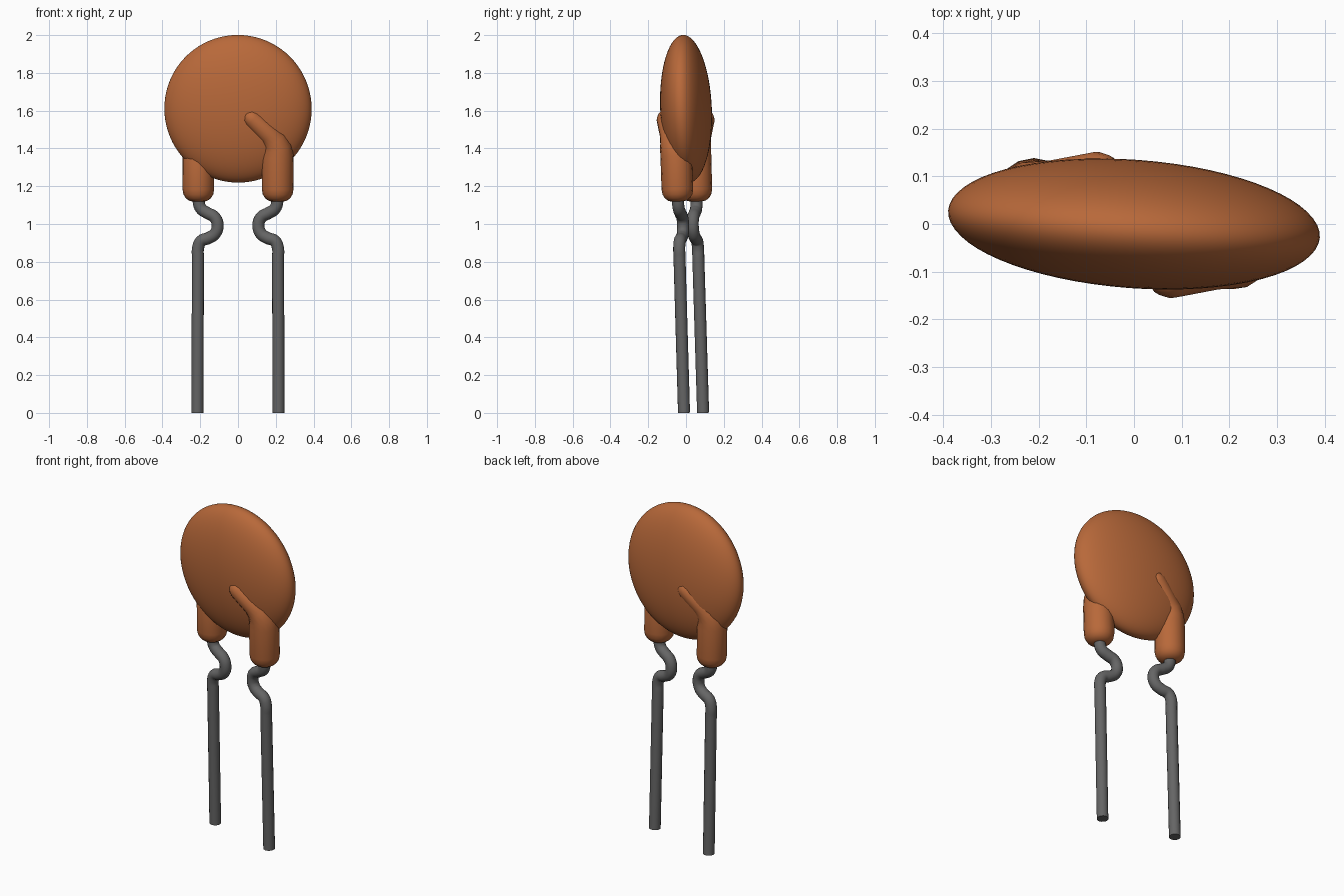
import bpy, math

if "Cube" in bpy.data.objects:
    bpy.data.objects.remove(bpy.data.objects["Cube"])


def material(name, rgb):
    m = bpy.data.materials.new(name)
    m.diffuse_color = (*rgb, 1)
    m.use_nodes = True
    m.node_tree.nodes["Principled BSDF"].inputs["Base Color"].default_value = m.diffuse_color
    return m


coat = material("ceramic_coating", (0.48, 0.14, 0.042))
metal = material("lead_metal", (0.13, 0.13, 0.13))


def tube(name, pts, mat, spline_type):
    """Swept round tube through (x, y, z, radius) points."""
    cu = bpy.data.curves.new(name, 'CURVE')
    cu.dimensions = '3D'
    cu.bevel_depth = 1.0
    cu.bevel_resolution = 6
    cu.use_fill_caps = True
    cu.resolution_u = 6
    sp = cu.splines.new(spline_type)
    if spline_type == 'BEZIER':
        sp.bezier_points.add(len(pts) - 1)
        for p, (x, y, z, r) in zip(sp.bezier_points, pts):
            p.co, p.radius = (x, y, z), r
            straight = z < 0.85
            p.handle_left_type = p.handle_right_type = 'VECTOR' if straight else 'AUTO'
    else:
        sp.points.add(len(pts) - 1)
        for p, (x, y, z, r) in zip(sp.points, pts):
            p.co, p.radius = (x, y, z, 1), r
    ob = bpy.data.objects.new(name, cu)
    bpy.context.collection.objects.link(ob)
    bpy.ops.object.select_all(action='DESELECT')
    ob.select_set(True)
    bpy.context.view_layer.objects.active = ob
    bpy.ops.object.convert(target='MESH')
    ob = bpy.context.object
    ob.name = name
    ob.data.materials.clear()
    ob.data.materials.append(mat)
    bpy.ops.object.shade_smooth_by_angle(angle=math.radians(50))


# Flattened disc body, slightly turned and leaning
bpy.ops.mesh.primitive_uv_sphere_add(segments=64, ring_count=40, radius=1, location=(0, 0, 1.61))
disc = bpy.context.object
disc.name = "disc_body"
disc.scale = (0.391, 0.134, 0.391)
disc.rotation_euler = (math.radians(2.4), 0, math.radians(-4.2))
disc.data.materials.append(coat)
bpy.ops.object.shade_smooth()


def mid_y(z):
    return 0.04 - 0.03 * z


# Lead path (x, z) with the inward kink, and sleeve path (x, offset from middle, z, radius)
lead = [(0.215, 0), (0.212, 0.82), (0.211, 0.875), (0.195, 0.91), (0.155, 0.926),
        (0.121, 0.95), (0.108, 0.995), (0.124, 1.036), (0.162, 1.058),
        (0.196, 1.082), (0.209, 1.125), (0.21, 1.2)]
sleeve = [(0.21, 0.05, 1.12, 0.035), (0.21, 0.05, 1.124, 0.05), (0.21, 0.05, 1.137, 0.067),
          (0.21, 0.05, 1.157, 0.079), (0.21, 0.05, 1.185, 0.084), (0.21, 0.051, 1.36, 0.084),
          (0.207, 0.06, 1.405, 0.077), (0.19, 0.071, 1.445, 0.066), (0.16, 0.083, 1.477, 0.055),
          (0.075, 0.107, 1.555, 0.047), (0.058, 0.107, 1.571, 0.04),
          (0.045, 0.106, 1.583, 0.025), (0.04, 0.105, 1.588, 0.01)]

# Right pair sits in front, left pair behind
for side, s in (("right", 1), ("left", -1)):
    tube(side + "_lead", [(s * x, mid_y(z) - s * 0.235 * x, z, 0.032) for x, z in lead],
         metal, 'BEZIER')
    tube(side + "_sleeve", [(s * x, mid_y(min(z, 1.4)) - s * o, z, r) for x, o, z, r in sleeve],
         coat, 'POLY')
